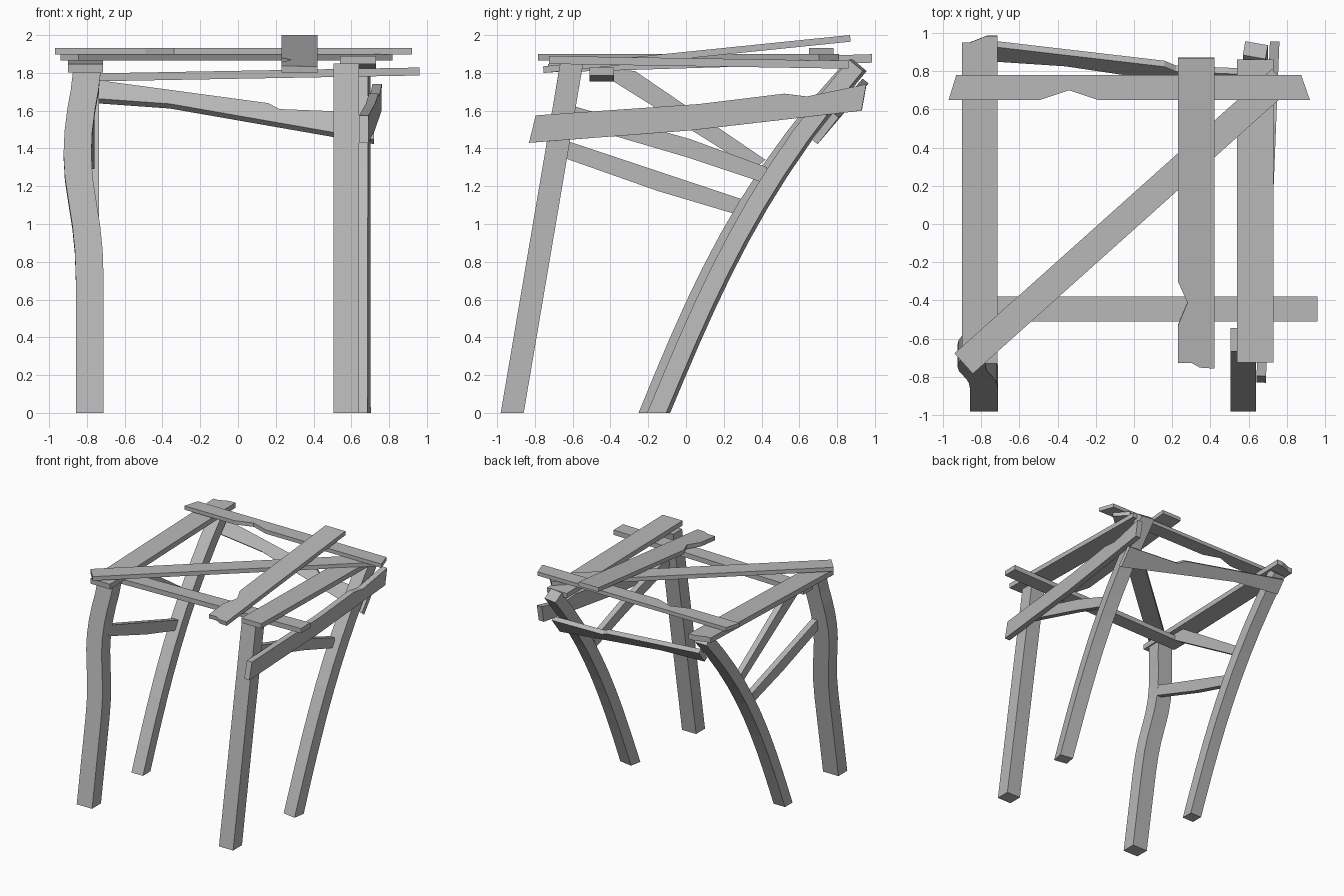
import bpy, bmesh
from math import radians
from mathutils import Vector, Matrix
from mathutils.geometry import interpolate_bezier

cube = bpy.data.objects.get("Cube")
if cube:
    bpy.data.objects.remove(cube, do_unlink=True)

grey = bpy.data.materials.new("weathered_grey")
grey.use_nodes = True
grey.diffuse_color = (0.48, 0.48, 0.48, 1)
grey.node_tree.nodes["Principled BSDF"].inputs["Base Color"].default_value = grey.diffuse_color


def finish(name, bm):
    bmesh.ops.recalc_face_normals(bm, faces=bm.faces)
    mesh = bpy.data.meshes.new(name)
    bm.to_mesh(mesh)
    bm.free()
    mesh.materials.append(grey)
    obj = bpy.data.objects.new(name, mesh)
    bpy.context.collection.objects.link(obj)


def plank(name, outline, origin, u, v, thick):
    """Extrude a flat outline drawn on the axes u and v, centred on its plane."""
    o, u, v = Vector(origin), Vector(u), Vector(v)
    n = u.cross(v).normalized() * thick
    bm = bmesh.new()
    face = bm.faces.new([bm.verts.new(o + u * a + v * b - n / 2) for a, b in outline])
    new = bmesh.ops.extrude_face_region(bm, geom=[face])["geom"]
    bmesh.ops.translate(bm, vec=n, verts=[g for g in new if isinstance(g, bmesh.types.BMVert)])
    finish(name, bm)


def post(name, path, wide, deep, twist=0, flat_top=False):
    """Sweep a rectangular section up a path, with a level foot."""
    bm = bmesh.new()
    rings = []
    last = len(path) - 1
    for i, p in enumerate(path):
        t = (path[min(i + 1, last)] - path[max(i - 1, 0)]).normalized()
        across = Vector((0, t.z, -t.y)).normalized()
        if i == 0 or (flat_top and i == last):
            across = Vector((0, 1 / t.z, 0))
        spin = Matrix.Rotation(radians(twist), 3, 'Z')
        a, b = spin @ Vector((wide / 2, 0, 0)), spin @ (across * deep / 2)
        rings.append([bm.verts.new(p + a * s + b * r)
                      for s, r in ((-1, -1), (1, -1), (1, 1), (-1, 1))])
    for low, high in zip(rings, rings[1:]):
        for k in range(4):
            j = (k + 1) % 4
            bm.faces.new((low[k], low[j], high[j], high[k]))
    bm.faces.new(rings[0])
    bm.faces.new(rings[-1])
    finish(name, bm)


def box(x0, x1, y0, y1):
    return [(x0, y0), (x1, y0), (x1, y1), (x0, y1)]


X, Y, Z = (1, 0, 0), (0, 1, 0), (0, 0, 1)


def front_y(z):
    return -0.92 + 0.17 * z


# Front legs: one straight, one wavy
post("front_left_leg", [Vector((0.572, front_y(z), z)) for z in (0, 1.85)],
     0.135, 0.12, flat_top=True)
wave = [(-.785, 0), (-.785, .7), (-.79, .85), (-.803, .98), (-.825, 1.12), (-.843, 1.24),
        (-.85, 1.36), (-.845, 1.48), (-.83, 1.6), (-.812, 1.7), (-.8, 1.81)]
post("front_right_leg", [Vector((x, front_y(z), z)) for x, z in wave],
     0.147, 0.12, flat_top=True)

# Bowed back legs
for name, x, ys, wide, twist in (
        ("back_left_leg", 0.635, (-.145, .13, .36, .91), 0.12, -10),
        ("back_right_leg", -0.79, (-.2, .07, .3, .89), 0.11, 0)):
    knots = [Vector((x, y, z)) for y, z in zip(ys, (0, .66, 1.2, 1.84))]
    post(name, interpolate_bezier(*knots, 11), wide, 0.095, twist)

# Top side beams
plank("right_top_beam",
      [(-.9, -.73), (-.715, -.73), (-.715, .985), (-.77, .985), (-.86, .95), (-.9, .95)],
      (0, 0, 1.847), X, (0, 1, .03), .045)
plank("left_top_beam", box(.54, .73, -.725, .86), (0, 0, 1.857), X, (0, 1, -.016), .042)

# Cross beams, front and back
plank("front_cross_beam", box(-.86, .96, -.51, -.38), (0, 0, 1.79), (1, 0, .018), Y, .042)
plank("back_cross_beam",
      [(-.97, .65), (-.49, .65), (-.34, .7), (-.19, .65), (.92, .65), (.875, .78), (-.93, .78)],
      (0, 0, 1.915), X, Y, .033)

# Diagonal and sloping loose planks on top
along = Vector((.745, .667, 0))
plank("diagonal_plank", box(-1.17, 1.06, -.072, .072), (-.02, .05, 1.882),
      along, (-along.y, along.x, 0), .035)
plank("sloping_plank",
      [(.23, -.725), (.3, -.725), (.345, -.75), (.42, -.755), (.42, .87), (.23, .87),
       (.23, -.3), (.28, -.41), (.23, -.53)],
      (0, 0, 1.894), X, (0, 1, .102), .035)

# Outer rail on the left side, drifting outward to the back
plank("left_outer_rail",
      [(-.83, 1.43), (.02, 1.495), (.93, 1.6), (.955, 1.74), (.64, 1.675), (.52, 1.69),
       (.07, 1.635), (-.795, 1.575)],
      (.698, 0, 0), (.04, 1, 0), Z, .05)

# Chipped rail lying against the back legs
plank("back_rail",
      [(-.8, 0), (-.36, -.04), (.72, -.28), (.72, -.1), (.22, -.075), (.16, -.035), (-.8, .13)],
      (0, .862, 1.655), (1, -.01, 0), (0, .62, .785), .04)

# Side braces
plank("right_lower_brace", [(-.66, 1.355), (-.15, 1.175), (.27, 1.05), (.3, 1.13), (-.66, 1.45)],
      (-.8, 0, 0), Y, Z, .05)
plank("right_upper_brace", [(-.44, 1.79), (.36, 1.29), (.42, 1.34), (-.27, 1.81), (-.4, 1.82)],
      (-.785, 0, 0), Y, Z, .05)
plank("left_brace",
      [(-.63, 1.54), (0, 1.355), (.42, 1.215), (.43, 1.3), (.02, 1.45), (-.6, 1.625)],
      (.6, 0, 0), Y, Z, .05)
